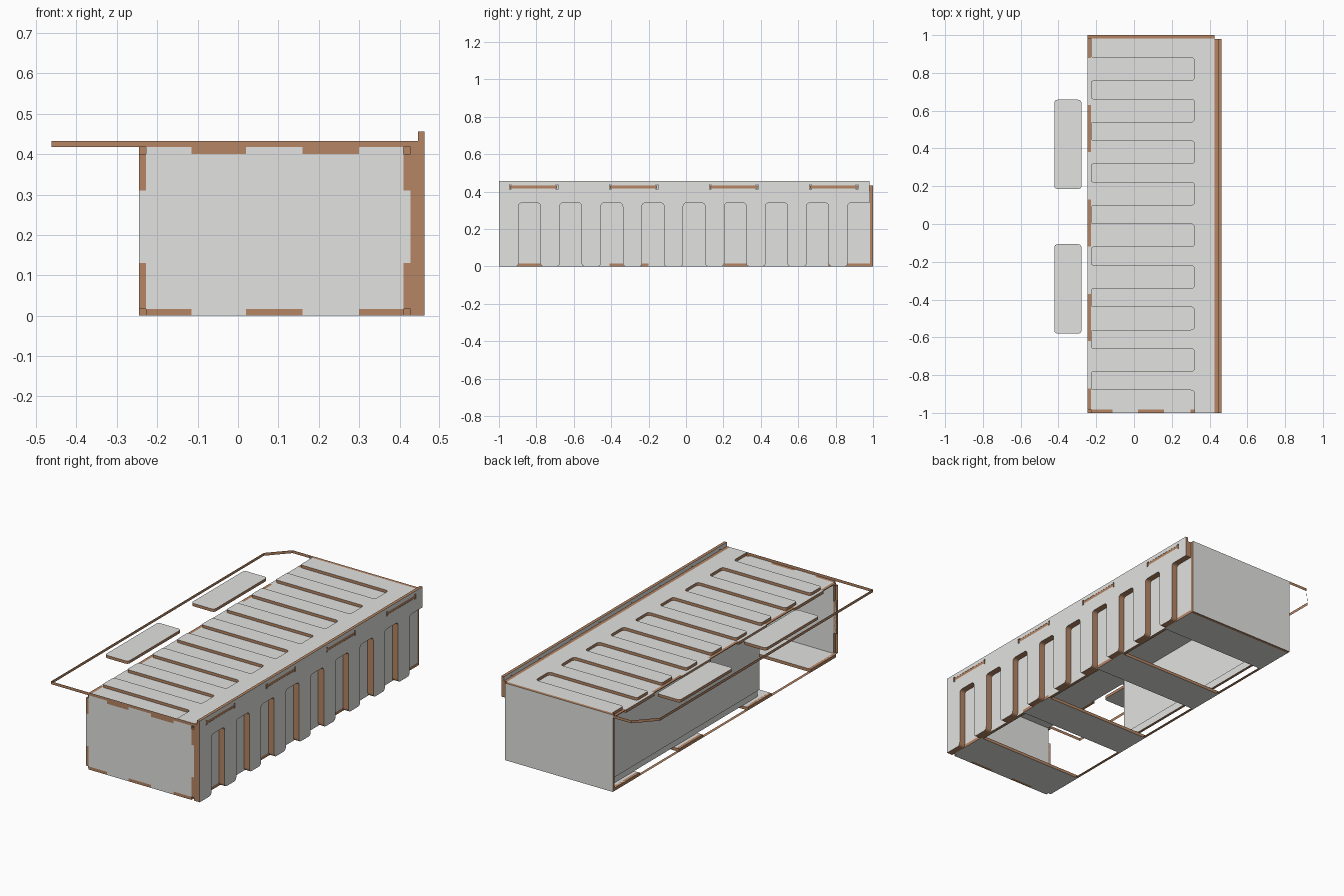
import bpy, bmesh
from mathutils import Vector
from mathutils.geometry import tessellate_polygon

if "Cube" in bpy.data.objects:
    bpy.data.objects.remove(bpy.data.objects["Cube"])


def material(name, rgb):
    m = bpy.data.materials.new(name)
    m.diffuse_color = (*rgb, 1)
    m.use_nodes = True
    m.node_tree.nodes["Principled BSDF"].inputs["Base Color"].default_value = m.diffuse_color
    return m


FACE = material("pale_grey_face", (0.76, 0.76, 0.745))
EDGE = material("brown_cut_edge", (0.46, 0.235, 0.125))
T = 0.017  # sheet thickness


def fillet(pts):
    """Outline of (u, v[, radius]) points; corners with a radius are rounded."""
    out, n = [], len(pts)
    for i, p in enumerate(pts):
        c = Vector(p[:2])
        if len(p) == 2:
            new = [c]
        else:
            a = c + (Vector(pts[i - 1][:2]) - c).normalized() * p[2]
            b = c + (Vector(pts[(i + 1) % n][:2]) - c).normalized() * p[2]
            new = [a * (1 - t) ** 2 + c * 2 * t * (1 - t) + b * t * t
                   for t in (0, .2, .4, .6, .8, 1)]
        for q in new:
            if not out or (q - out[-1]).length > 1e-5:
                out.append(q)
    if (out[0] - out[-1]).length < 1e-5:
        out.pop()
    return out


def tabbed(u0, u1, v0, v1, bottom=(), right=(), top=(), left=(), d=T):
    """Counter-clockwise rectangle with finger-joint tabs standing out of its sides."""
    p = [(u0, v0)]
    for a, b in bottom:
        p += [(a, v0), (a, v0 - d), (b, v0 - d), (b, v0)]
    p.append((u1, v0))
    for a, b in right:
        p += [(u1, a), (u1 + d, a), (u1 + d, b), (u1, b)]
    p.append((u1, v1))
    for a, b in reversed(top):
        p += [(b, v1), (b, v1 + d), (a, v1 + d), (a, v1)]
    p.append((u0, v1))
    for a, b in reversed(left):
        p += [(u0, b), (u0 - d, b), (u0 - d, a), (u0, a)]
    return p


def rect(u0, u1, v0, v1, r=0.0):
    p = [(u0, v0), (u1, v0), (u1, v1), (u0, v1)]
    return [(*q, r) for q in p] if r else p


def sheet(name, axis, w0, w1, outline, holes=(), caps=True):
    """Cut sheet: grey faces, brown cut edges, lying across the given axis."""
    place = {"x": lambda u, v, w: (w, u, v),
             "y": lambda u, v, w: (u, w, v),
             "z": lambda u, v, w: (u, v, w)}[axis]
    loops = [fillet(outline)] + [fillet(h) for h in holes]
    bm = bmesh.new()
    rings = [[[bm.verts.new(place(q.x, q.y, w)) for q in lp] for lp in loops]
             for w in (w0, w1)]
    for lo, hi in zip(*rings):
        for i in range(len(lo)):
            f = bm.faces.new((lo[i - 1], lo[i], hi[i], hi[i - 1]))
            f.material_index = 1
    if caps:
        tris = tessellate_polygon([[q.to_3d() for q in lp] for lp in loops])
        for ring in rings:
            flat = [v for lp in ring for v in lp]
            for t in tris:
                bm.faces.new([flat[i] for i in t])
    bmesh.ops.recalc_face_normals(bm, faces=bm.faces)
    me = bpy.data.meshes.new(name)
    bm.to_mesh(me)
    bm.free()
    me.materials.append(FACE)
    me.materials.append(EDGE)
    ob = bpy.data.objects.new(name, me)
    bpy.context.collection.objects.link(ob)
    return ob


# Shared joint positions
X0, X1, X2, Y = -0.228, 0.41, 0.427, 0.983
Z_IN, Z_TOP, Z_LID = 0.40, 0.417, 0.433
cross_tabs = [(-.115, .02), (.16, .30)]
cross_gaps = [(X0, -.115), (.02, .16), (.30, X1)]
long_tabs = [(-Y, -.87), (-.62, -.37), (-.12, .13), (.38, .63), (.88, Y)]
long_gaps = [(-.87, -.62), (-.37, -.12), (.13, .38), (.63, .88)]
slats = [(-Y, -.76), (-.41, -.20), (.20, .41), (.76, Y)]
slat_gaps = [(-.76, -.41), (-.20, .20), (.41, .76)]
end_tabs = [(T, .13), (.31, Z_IN)]

# End panels
sheet("front_panel", "y", -1, -Y,
      tabbed(X0, X1, T, Z_IN, cross_tabs, [(.13, .31)], cross_gaps, [(.13, .31)]))
sheet("back_panel", "y", Y, 1, rect(-.245, X2, 0, Z_LID))

# Long walls: the left one is only its cut edge, the right one is solid
sheet("left_wall_edge", "x", -.245, X0,
      tabbed(-Y, Y, T, Z_IN, slat_gaps, (), long_tabs, end_tabs), caps=False)
sheet("right_inner_wall", "x", X1, X2,
      tabbed(-Y, Y, T, Z_IN, slat_gaps, (), (), end_tabs))

# Inner top and floor slats
sheet("inner_top", "z", Z_IN, Z_TOP,
      tabbed(X0, X2, -Y, Y, cross_tabs, (), (), long_gaps))
for i, (a, b) in enumerate(slats):
    sheet(f"floor_slat_{i + 1}", "z", 0, T,
          tabbed(X0, X1, a, b, cross_gaps if i == 0 else (), [(a, b)], (), [(a, b)]))

# Interior sliding door with its bottom rail
sheet("inner_door", "x", -.224, -.21, rect(-.333, Y, .06, Z_IN))
sheet("door_rail", "x", -.21, -.195, rect(-.333, Y, T, .06))

# Sliding lid comb (cut edge only) and the fixed comb whose teeth fill its gaps
zigzag = [(.32, -1), (.32, -.88, .02)]
for i in range(8):
    y = -.66 + .22 * i
    zigzag += [(X0, y - .22, .015), (X0, y - .12, .015), (.32, y - .12, .02), (.32, y, .02)]
zigzag.append((X0, .88, .015))
sheet("lid_comb_edge", "z", Z_TOP, Z_LID,
      [(-.462, -1)] + zigzag + [(X0, 1), (-.36, 1), (-.462, .89)], caps=False)
sheet("fixed_top_comb", "z", Z_TOP, Z_LID,
      zigzag + [(X0, Y), (X2, Y), (X2, -1)])
for i, y in enumerate((-.58, .185)):
    sheet(f"hand_plate_{i + 1}", "z", Z_TOP, Z_LID, rect(-.422, -.278, y, y + .473, .02))

# Two-layer slotted right side
teeth = [(-1, 0)]
for i in range(9):
    y = -.895 + .22 * i
    teeth += [(y, 0, .02), (y, .34, .02)]
    if i < 8:
        teeth += [(y + .117, .34, .02), (y + .117, 0, .02)]
teeth.append((.98, .34))
sheet("side_comb_inner", "x", X2, .445, teeth + [(.98, Z_LID), (-1, Z_LID)])


def dogbone(a, b):
    """Slot with relief cuts in its corners."""
    lo, hi, e = Z_TOP, Z_LID, .006
    return [(a, lo - e), (a + .01, lo - e), (a + .01, lo), (b - .01, lo),
            (b - .01, lo - e), (b, lo - e), (b, hi + e), (b - .01, hi + e),
            (b - .01, hi), (a + .01, hi), (a + .01, hi + e), (a, hi + e)]


rail_slots = [(-.945, -.685), (-.41, -.15), (.125, .385), (.66, .92)]
sheet("side_comb_outer", "x", .445, .462, teeth + [(.98, .456), (-1, .456)],
      [dogbone(a, b) for a, b in rail_slots])

# Tabs of the fixed comb showing in the rail slots
for i, (a, b) in enumerate(rail_slots):
    sheet(f"rail_tab_{i + 1}", "z", Z_TOP, Z_LID, rect(.445, .461, a + .004, b - .004))
